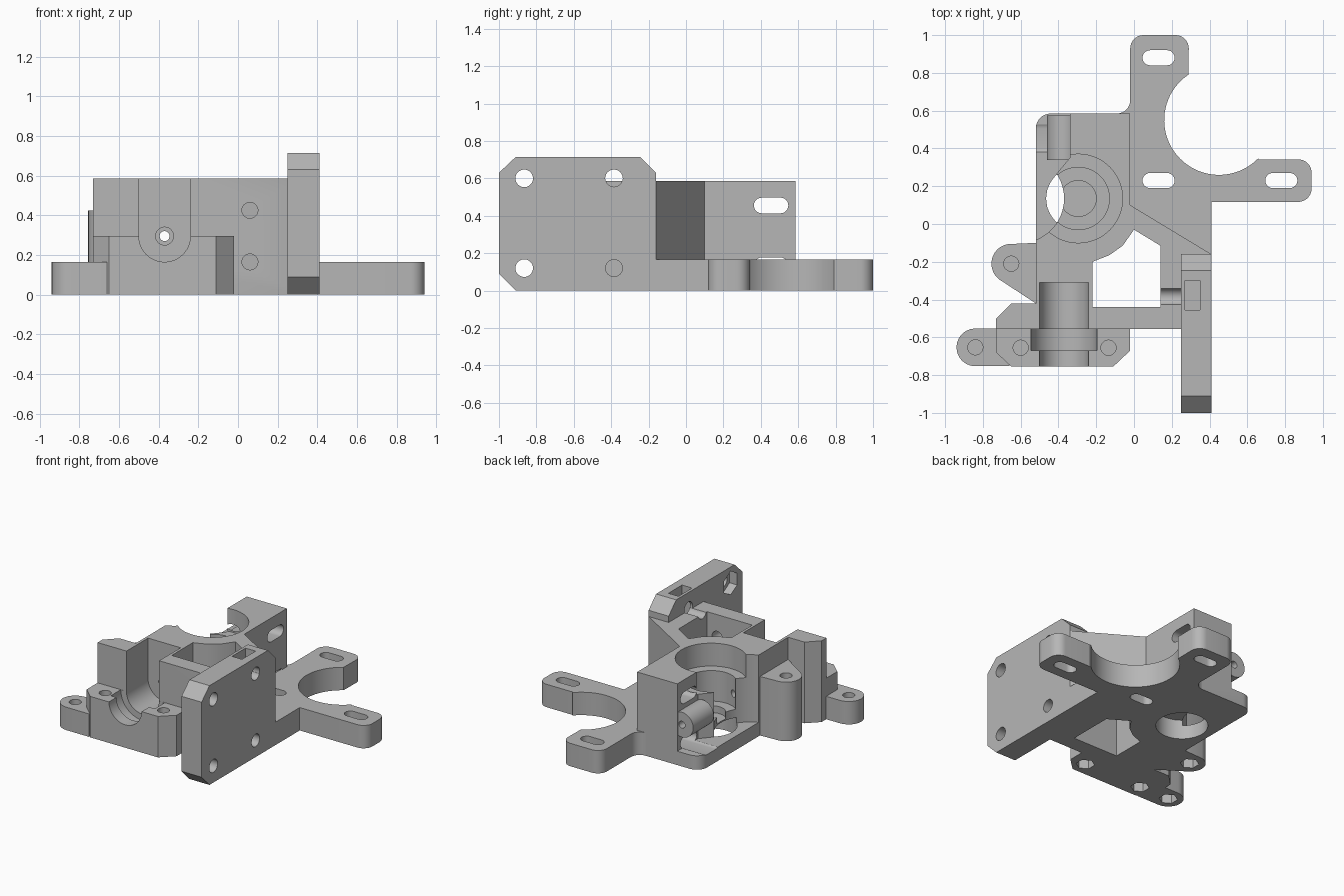
import bpy, bmesh, math
from mathutils import Vector

if "Cube" in bpy.data.objects:
    bpy.data.objects.remove(bpy.data.objects["Cube"])

grey = bpy.data.materials.new("plain_grey")
grey.use_nodes = True
grey.diffuse_color = (0.47, 0.47, 0.47, 1)
grey.node_tree.nodes["Principled BSDF"].inputs["Base Color"].default_value = grey.diffuse_color


def prism(name, pts, lo, hi, axis="z"):
    """Extrude a flat outline along z (points x, y) or x (points y, z)."""
    bm = bmesh.new()
    place = (lambda a, b: (a, b, lo)) if axis == "z" else (lambda a, b: (lo, a, b))
    face = bm.faces.new([bm.verts.new(place(a, b)) for a, b in pts])
    step = Vector((0, 0, hi - lo)) if axis == "z" else Vector((hi - lo, 0, 0))
    top = bmesh.ops.extrude_face_region(bm, geom=[face])["geom"]
    bmesh.ops.translate(bm, vec=step, verts=[v for v in top if isinstance(v, bmesh.types.BMVert)])
    bmesh.ops.recalc_face_normals(bm, faces=bm.faces)
    return finish(name, bm)


def finish(name, bm):
    mesh = bpy.data.meshes.new(name)
    bm.to_mesh(mesh)
    bm.free()
    mesh.materials.append(grey)
    obj = bpy.data.objects.new(name, mesh)
    bpy.context.collection.objects.link(obj)
    return obj


def rod(name, r, start, end, sides=48):
    a, b = Vector(start), Vector(end)
    bm = bmesh.new()
    bmesh.ops.create_cone(bm, cap_ends=True, segments=sides, radius1=r, radius2=r, depth=(b - a).length)
    turn = (b - a).to_track_quat("Z", "Y").to_matrix().to_4x4()
    turn.translation = (a + b) / 2
    bmesh.ops.transform(bm, matrix=turn, verts=bm.verts)
    return finish(name, bm)


def box(name, x0, x1, y0, y1, z0, z1):
    return prism(name, [(x0, y0), (x1, y0), (x1, y1), (x0, y1)], z0, z1)


def arc(cx, cy, r, a0, a1, n=12):
    angles = [math.radians(a0 + (a1 - a0) * i / n) for i in range(n + 1)]
    return [(cx + r * math.cos(t), cy + r * math.sin(t)) for t in angles]


def slot(cx, cy, half, r):
    return arc(cx + half, cy, r, -90, 90) + arc(cx - half, cy, r, 90, 270)


def boolean(obj, tools, mode="DIFFERENCE"):
    for t in tools:
        m = obj.modifiers.new("cut", "BOOLEAN")
        m.operation, m.solver, m.object = mode, "EXACT", t
    dg = bpy.context.evaluated_depsgraph_get()
    mesh = bpy.data.meshes.new_from_object(obj.evaluated_get(dg))
    obj.modifiers.clear()
    obj.data = mesh
    for t in tools:
        bpy.data.objects.remove(t)


def screw_hole(x, y, top):
    """Screw hole from above, nut recess below, thin web between."""
    return [rod("hole", 0.04, (x, y, 0.09), (x, y, top + 0.1)),
            rod("nut", 0.062, (x, y, -0.1), (x, y, 0.08), 6)]


def channel():
    """Round-bottomed front channel, open upward."""
    return [rod("round", 0.13, (CX, -0.9, CZ), (CX, -0.31, CZ)),
            box("open", CX - 0.13, CX + 0.13, -0.9, -0.31, CZ, 0.9)]


def filament_hole():
    return [rod("path", 0.025, (CX, -0.4, CZ), (CX, 0.8, CZ)),
            rod("flare", 0.045, (CX, -0.4, CZ), (CX, -0.24, CZ))]


CX, CZ = -0.37, 0.295        # filament axis
BX, BY = -0.295, 0.135       # drive shaft axis
TOP, BASE = 0.585, 0.165

# Main block
body = prism("main_block", [(-0.73, -0.555), (0.3, -0.555), (0.41, -0.5), (0.41, -0.16), (-0.02, 0.1),
                            (-0.02, TOP)] + arc(-0.44, 0.505, 0.08, 90, 180, 8) +
             [(-0.52, -0.42), (-0.65, -0.42), (-0.73, -0.5)], 0, TOP)
cuts = channel() + filament_hole()
# Shaft bore, bearing seats and idler clearance
for r, z0, z1 in [(0.235, 0.42, 0.8), (0.165, 0.2, 0.8), (0.095, 0.15, 0.5), (0.17, -0.1, 0.14)]:
    cuts.append(rod("bore", r, (BX, BY, z0), (BX, BY, z1)))
cuts.append(rod("idler", 0.235, (-0.605, BY, 0.1), (-0.605, BY, 0.8)))
cuts.append(prism("idler_side", [(-0.34, 0.7), (-0.34, 0.35), (-0.415, 0.26), (-0.46, 0.1),
                                 (-0.6, 0.1), (-0.6, 0.7)], 0.1, 0.8))
# Window through the block
cuts.append(prism("window", [(-0.22, -0.44), (0.14, -0.44), (0.14, -0.115), (0, -0.03),
                             (-0.06, -0.115), (-0.13, -0.165), (-0.22, -0.2)], -0.1, 0.8))
# Tension bolt slots, front screw holes and side screw holes
for z in (0.135, 0.455):
    cuts.append(prism("bolt_slot", slot(0.455, z, 0.05, 0.042), -0.7, 0.1, "x"))
for z in (0.165, 0.425):
    cuts.append(rod("front_hole", 0.04, (0.06, -0.7, z), (0.06, -0.4, z)))
for z in (0.12, 0.6):
    cuts.append(rod("side_hole", 0.045, (0.1, -0.385, z), (0.6, -0.385, z)))
cuts.append(box("nut_slot", 0.27, 0.35, -0.455, -0.3, 0.5, 0.9))
boolean(body, cuts)

# Filament guide joined to the rear wall
guide = rod("filament_guide", 0.09, (CX, 0.34, CZ), (CX, 0.575, CZ))
boolean(guide, [box("trim", -0.33, 0, 0.2, 0.7, 0, 0.6)] + filament_hole())

# Front clamp with grooved seat
clamp = prism("front_clamp", [(-0.73, -0.54), (-0.73, -0.68), (-0.65, -0.755), (-0.11, -0.755),
                              (-0.02, -0.67), (-0.02, -0.54)], 0, CZ)
boolean(clamp, channel() + [rod("groove", 0.175, (CX, -0.67, CZ), (CX, -0.556, CZ))] +
        screw_hole(-0.6, -0.655, CZ) + screw_hole(-0.135, -0.655, CZ))

# Front lug
lug = prism("front_lug", arc(-0.84, -0.653, 0.1, 90, 270) + [(-0.66, -0.753), (-0.66, -0.553)], 0, BASE)
boolean(lug, screw_hole(-0.84, -0.653, BASE))

# Hinge lug for the idler
hinge = prism("hinge_lug", arc(-0.65, -0.21, 0.105, 100, 232) +
              [(-0.52, -0.42), (-0.5, -0.42), (-0.5, -0.1), (-0.52, -0.1)], 0, 0.425)
boolean(hinge, screw_hole(-0.65, -0.21, 0.425))

# Motor mount with two arms around a round clearance
mount = prism("motor_mount", arc(-0.09, 0.655, 0.07, 270, 360, 8) + arc(0.05, 0.93, 0.07, 180, 90, 8) +
              arc(0.22, 0.93, 0.07, 90, 0, 8) + arc(0.45, 0.55, 0.29, 124, 316, 40) +
              [(0.66, 0.342)] + arc(0.87, 0.272, 0.07, 90, 0, 8) + arc(0.87, 0.187, 0.07, 0, -90, 8) +
              [(0.41, 0.117), (0.41, -0.16), (-0.02, 0.1), (-0.03, TOP)], 0, BASE)
boolean(mount, [prism("arm_slot", slot(x, y, 0.045, 0.04), -0.1, 0.3)
                for x, y in [(0.13, 0.88), (0.13, 0.23), (0.78, 0.23)]])

# Upright mounting plate with chamfered corners
plate = prism("mounting_plate", [(-0.91, 0), (-0.16, 0), (-0.16, 0.63), (-0.245, 0.715), (-0.91, 0.715),
                                 (-1, 0.63), (-1, 0.09)], 0.25, 0.41, "x")
cuts = [box("nut_slot", 0.27, 0.35, -0.455, -0.3, 0.5, 0.9)]
for z in (0.12, 0.6):
    for y in (-0.865, -0.385):
        cuts.append(rod("hole", 0.047, (0.1, y, z), (0.6, y, z)))
    cuts.append(rod("nut", 0.085, (0.1, -0.865, z), (0.31, -0.865, z), 6))
boolean(plate, cuts)

# Smooth the round walls, keep edges sharp
for part in (body, guide, clamp, lug, hinge, mount, plate):
    bpy.ops.object.select_all(action="DESELECT")
    part.select_set(True)
    bpy.context.view_layer.objects.active = part
    bpy.ops.object.shade_smooth_by_angle(angle=math.radians(30))
